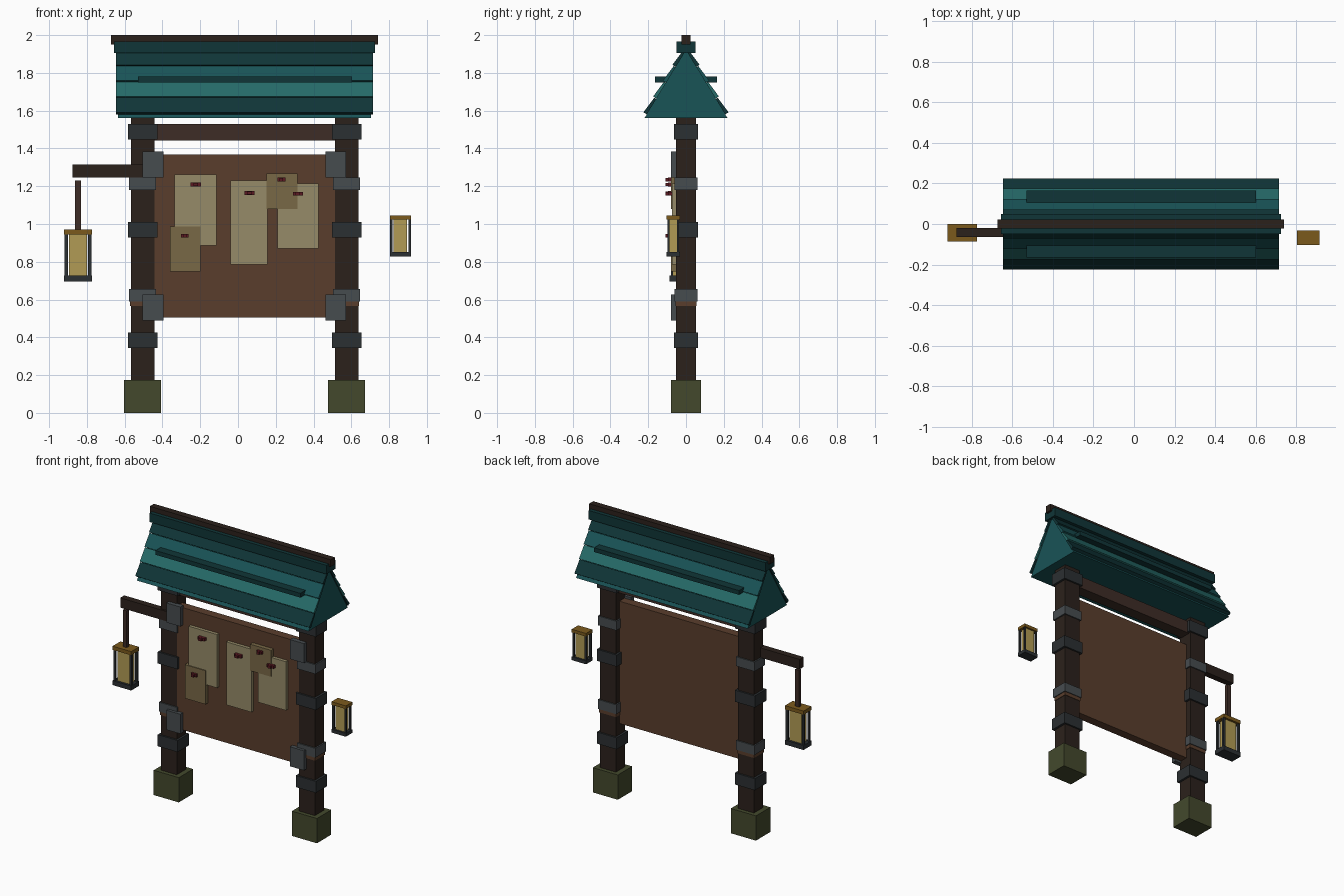
import bpy, bmesh, math

if "Cube" in bpy.data.objects:
    bpy.data.objects.remove(bpy.data.objects["Cube"])

COLOURS = {
    "dark_wood": "2f2621", "beam_wood": "40302a", "board_wood": "5a4030",
    "iron": "2f3335", "steel": "484d50", "stone": "454a30",
    "paper": "958a68", "old_paper": "786848", "pin_red": "5a1f26",
    "teal": "1f5457", "teal_light": "2a6a68", "teal_dark": "17383a",
    "brass": "7a5a22", "glow": "b09a55",
}
MATS = {}
for key, h in COLOURS.items():
    m = bpy.data.materials.new(key)
    m.diffuse_color = [(int(h[i:i + 2], 16) / 255) ** 2.2 for i in (0, 2, 4)] + [1]
    m.use_nodes = True
    m.node_tree.nodes["Principled BSDF"].inputs["Base Color"].default_value = m.diffuse_color
    MATS[key] = m


def finish(name, bm, mat):
    bmesh.ops.recalc_face_normals(bm, faces=bm.faces)
    me = bpy.data.meshes.new(name)
    bm.to_mesh(me)
    bm.free()
    me.materials.append(MATS[mat])
    ob = bpy.data.objects.new(name, me)
    bpy.context.collection.objects.link(ob)
    return ob


def box(name, x, y, z, mat):
    """Box from (min, max) ranges on each axis."""
    bm = bmesh.new()
    bmesh.ops.create_cube(bm, size=1)
    for v in bm.verts:
        v.co = [r[0] + (c + 0.5) * (r[1] - r[0]) for r, c in zip((x, y, z), v.co)]
    return finish(name, bm, mat)


def prism(name, profile, x, mat):
    """Extrude a (y, z) profile along x."""
    bm = bmesh.new()
    face = bm.faces.new([bm.verts.new((x[0], py, pz)) for py, pz in profile])
    ext = bmesh.ops.extrude_face_region(bm, geom=[face])
    verts = [e for e in ext["geom"] if isinstance(e, bmesh.types.BMVert)]
    bmesh.ops.translate(bm, verts=verts, vec=(x[1] - x[0], 0, 0))
    return finish(name, bm, mat)


def around(c, h):
    return (c - h, c + h)


# Posts with stone feet and metal bands
for side, cx in (("left", -0.505), ("right", 0.575)):
    box(side + "_post", around(cx, 0.0625), around(0, 0.052), (0.1, 1.6), "dark_wood")
    box(side + "_foot", around(cx, 0.098), around(0, 0.08), (0, 0.175), "stone")
    for i, z in enumerate((0.385, 0.97, 1.488)):
        box(f"{side}_iron_band_{i}", around(cx, 0.078), around(0, 0.064), around(z, 0.041), "iron")
    for i, z in enumerate((0.623, 1.214)):
        box(f"{side}_steel_band_{i}", around(cx, 0.072), around(0, 0.06), around(z, 0.033), "steel")
    box(side + "_wood_collar", around(cx, 0.066), around(0, 0.055), (0.565, 0.6), "board_wood")

# Notice board, top beam, corner plates
box("notice_board", (-0.5, 0.57), (-0.05, 0.012), (0.504, 1.368), "board_wood")
box("top_beam", (-0.5, 0.57), (-0.04, 0.04), (1.442, 1.53), "beam_wood")
for i, x in enumerate((-0.45, 0.517)):
    for j, z in enumerate((0.557, 1.315)):
        box(f"corner_plate_{i}{j}", around(x, 0.055), (-0.08, -0.045), around(z, 0.069), "steel")

# Notices, each held by a pin
notices = [
    ((-0.335, -0.113), (0.885, 1.262), "paper", (-0.224, 1.209), 0.027),
    ((-0.361, -0.198), (0.748, 0.986), "old_paper", (-0.282, 0.938), 0.021),
    ((-0.04, 0.156), (0.785, 1.23), "paper", (0.061, 1.164), 0.027),
    ((0.15, 0.314), (1.08, 1.267), "old_paper", (0.23, 1.235), 0.021),
    ((0.208, 0.425), (0.87, 1.214), "paper", (0.317, 1.16), 0.027),
]
for i, (x, z, mat, (px, pz), w) in enumerate(notices):
    front = -0.079 if mat == "old_paper" else -0.073
    box(f"notice_{i}", x, (front, -0.048), z, mat)
    box(f"pin_head_{i}", around(px, w), (-0.094, front), around(pz, 0.010), "pin_red")
    box(f"pin_knob_{i}", around(px, w * 0.45), (-0.108, -0.09), around(pz, 0.009), "pin_red")

# Roof: solid gable core, plank rows on both slopes, battens, ridge
RX = (-0.646, 0.715)
prism("roof_core", [(-0.22, 1.56), (0.22, 1.56), (0, 1.92)], (-0.636, 0.705), "teal")
ang = math.atan2(0.36, 0.22)
ca, sa = math.cos(ang), math.sin(ang)


def slope(s, n):
    """Point s up the slope and n out from it."""
    return (0.22 - ca * s + sa * n, 1.56 + sa * s + ca * n)


for side, sg in (("front", -1), ("back", 1)):
    for i, mat in enumerate(("teal_dark", "teal_light", "teal", "teal_dark")):
        a = 0.024 + 0.098 * i
        pts = [slope(a, 0), slope(a + 0.096, 0), slope(a + 0.096, 0.012), slope(a, 0.021)]
        prism(f"roof_plank_{side}_{i}", [(sg * y, z) for y, z in pts], RX, mat)
    box(f"roof_batten_{side}", (-0.53, 0.603), sorted((sg * 0.09, sg * 0.165)), (1.75, 1.78), "teal_dark")
box("ridge_cap", (-0.657, 0.726), around(0, 0.05), (1.904, 1.967), "teal_dark")
box("ridge_beam", (-0.673, 0.741), around(0, 0.023), (1.95, 2.0), "dark_wood")

# Lantern arm and hanging rod
box("lantern_arm", (-0.875, -0.5), (-0.065, -0.02), (1.246, 1.315), "dark_wood")
box("lantern_rod", around(-0.847, 0.015), around(-0.043, 0.012), (0.96, 1.23), "beam_wood")


def lantern(name, cx, cy, w, d, z0, z1, t, base):
    """Brass cap, iron base, four corner bars and a glowing pane block."""
    box(name + "_cap", around(cx, w), around(cy, d), (z1 - t, z1), "brass")
    box(name + "_base", around(cx, w), around(cy, d), (z0, z0 + base), "iron")
    box(name + "_glass", around(cx, w * 0.64), around(cy, d * 0.64), (z0 + base, z1 - t), "glow")
    for i, sx in enumerate((-1, 1)):
        for j, sy in enumerate((-1, 1)):
            box(f"{name}_bar_{i}{j}", around(cx + sx * w * 0.86, w * 0.12),
                around(cy + sy * d * 0.7, d * 0.14), (z0 + base / 2, z1 - t / 2), "iron")


lantern("left_lantern", -0.847, -0.043, 0.073, 0.044, 0.695, 0.97, 0.026, 0.032)
lantern("right_lantern", 0.86, -0.068, 0.056, 0.036, 0.827, 1.045, 0.022, 0.024)
